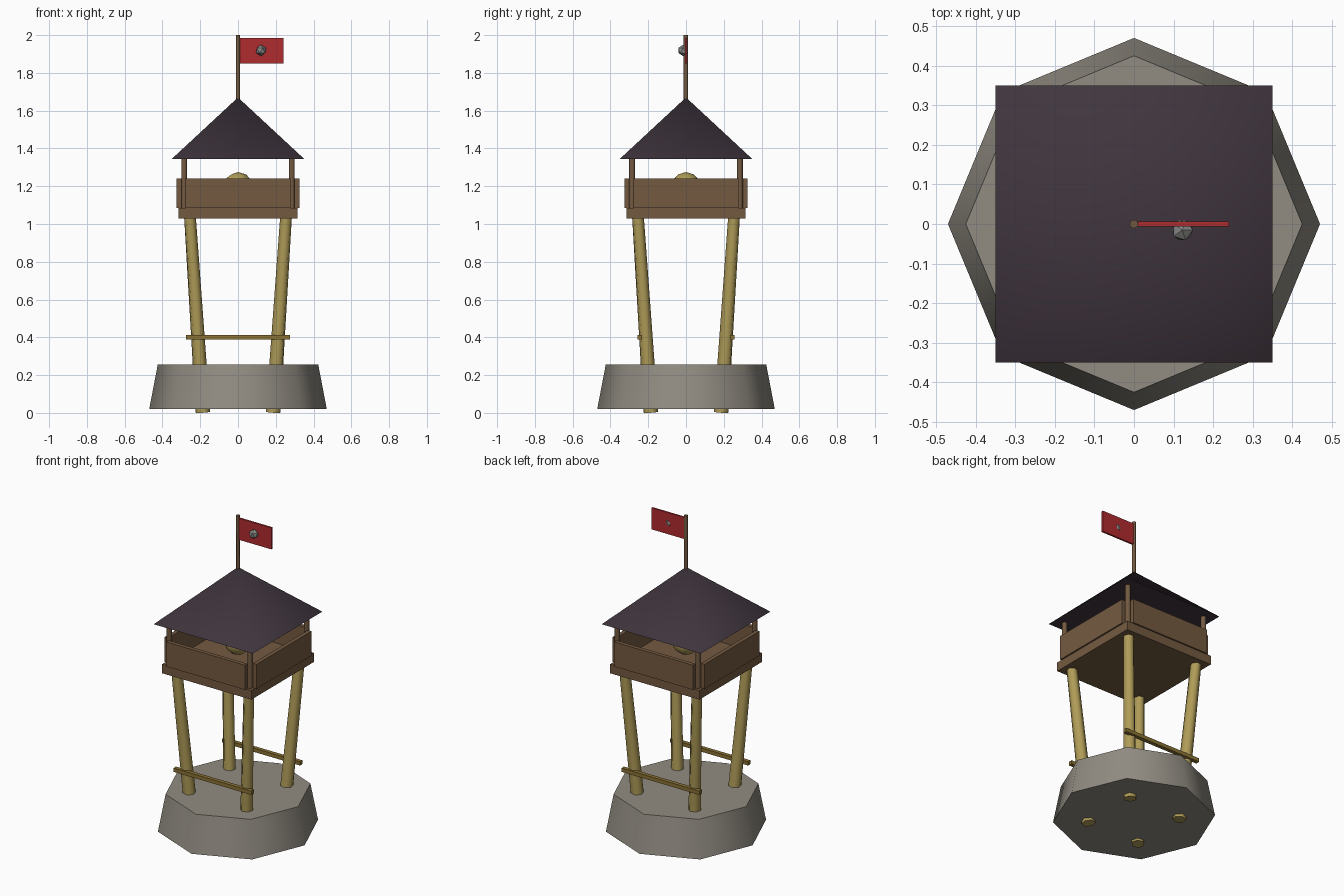
import bpy, math
from mathutils import Vector

cube = bpy.data.objects.get("Cube")
if cube:
    bpy.data.objects.remove(cube, do_unlink=True)


def material(name, hex_code):
    channels = [int(hex_code[i:i + 2], 16) / 255 for i in (0, 2, 4)]
    lin = [c / 12.92 if c < 0.04 else ((c + 0.055) / 1.055) ** 2.4 for c in channels]
    m = bpy.data.materials.new(name)
    m.use_nodes = True
    m.diffuse_color = (*lin, 1)
    bsdf = next(n for n in m.node_tree.nodes if n.type == "BSDF_PRINCIPLED")
    bsdf.inputs["Base Color"].default_value = (*lin, 1)
    bsdf.inputs["Roughness"].default_value = 0.9
    return m


stone = material("grey stone", "918C82")
bamboo = material("yellow bamboo", "B09C58")
dark_bamboo = material("dark bamboo", "8A7234")
wood = material("brown wood", "745A41")
slate = material("dark roof", "40353E")
red = material("red cloth", "B02C30")
metal = material("grey metal", "8C8C8A")


def finish(name, mat, smooth=None):
    ob = bpy.context.object
    ob.name = ob.data.name = name
    ob.data.materials.append(mat)
    if smooth:
        bpy.ops.object.shade_smooth_by_angle(angle=math.radians(smooth))
    return ob


def box(name, mat, centre, size):
    bpy.ops.mesh.primitive_cube_add(size=1, location=centre)
    ob = finish(name, mat)
    ob.scale = size
    return ob


def rod(name, mat, start, end, r1, r2, sides, smooth=75, turn=0):
    """Tapered round or pyramidal part between two points."""
    a, b = Vector(start), Vector(end)
    bpy.ops.mesh.primitive_cone_add(vertices=sides, radius1=r1, radius2=r2,
                                    depth=(b - a).length, location=(a + b) / 2)
    ob = finish(name, mat, smooth)
    ob.rotation_euler = (b - a).to_track_quat("Z", "Y").to_euler()
    if turn:
        ob.rotation_euler = (0, 0, turn)
    return ob


def ball(name, mat, centre, radius, detail, smooth=None):
    bpy.ops.mesh.primitive_ico_sphere_add(subdivisions=detail, radius=radius, location=centre)
    return finish(name, mat, smooth)


# Stone footing: tapered octagon
rod("stone_base", stone, (0, 0, 0.02), (0, 0, 0.255), 0.47, 0.425, 8, 60)

# Splayed legs and corner posts
for sx, side in ((-1, "right"), (1, "left")):
    for sy, end in ((-1, "front"), (1, "back")):
        rod(f"leg_{end}_{side}", bamboo, (sx * 0.186, sy * 0.186, 0.003),
            (sx * 0.255, sy * 0.255, 1.05), 0.04, 0.032, 6)
        rod(f"post_{end}_{side}", wood, (sx * 0.285, sy * 0.285, 1.07),
            (sx * 0.285, sy * 0.285, 1.36), 0.016, 0.016, 6)

# Cross braces at front and back
for sy, end in ((-1, "front"), (1, "back")):
    box(f"brace_{end}", dark_bamboo, (0, sy * 0.245, 0.4), (0.55, 0.025, 0.024))

# Lookout platform with four parapet walls
box("platform", wood, (0, 0, 1.057), (0.63, 0.63, 0.058))
for s, end, side in ((-1, "front", "right"), (1, "back", "left")):
    box(f"wall_{end}", wood, (0, s * 0.3125, 1.163), (0.555, 0.025, 0.157))
    box(f"wall_{side}", wood, (s * 0.3125, 0, 1.163), (0.025, 0.555, 0.157))

# Hanging ball inside the lookout
ball("signal_ball", bamboo, (0, 0, 1.195), 0.08, 2, 60)

# Pyramid roof
rod("roof", slate, (0, 0, 1.345), (0, 0, 1.67), 0.35 * math.sqrt(2), 0, 4, 60, math.pi / 4)

# Flag with a round boss
rod("flag_pole", wood, (0, 0, 1.62), (0, 0, 2.0), 0.012, 0.012, 5)
box("flag", red, (0.125, 0, 1.917), (0.23, 0.012, 0.137))
ball("flag_boss", metal, (0.122, -0.015, 1.919), 0.03, 1)
